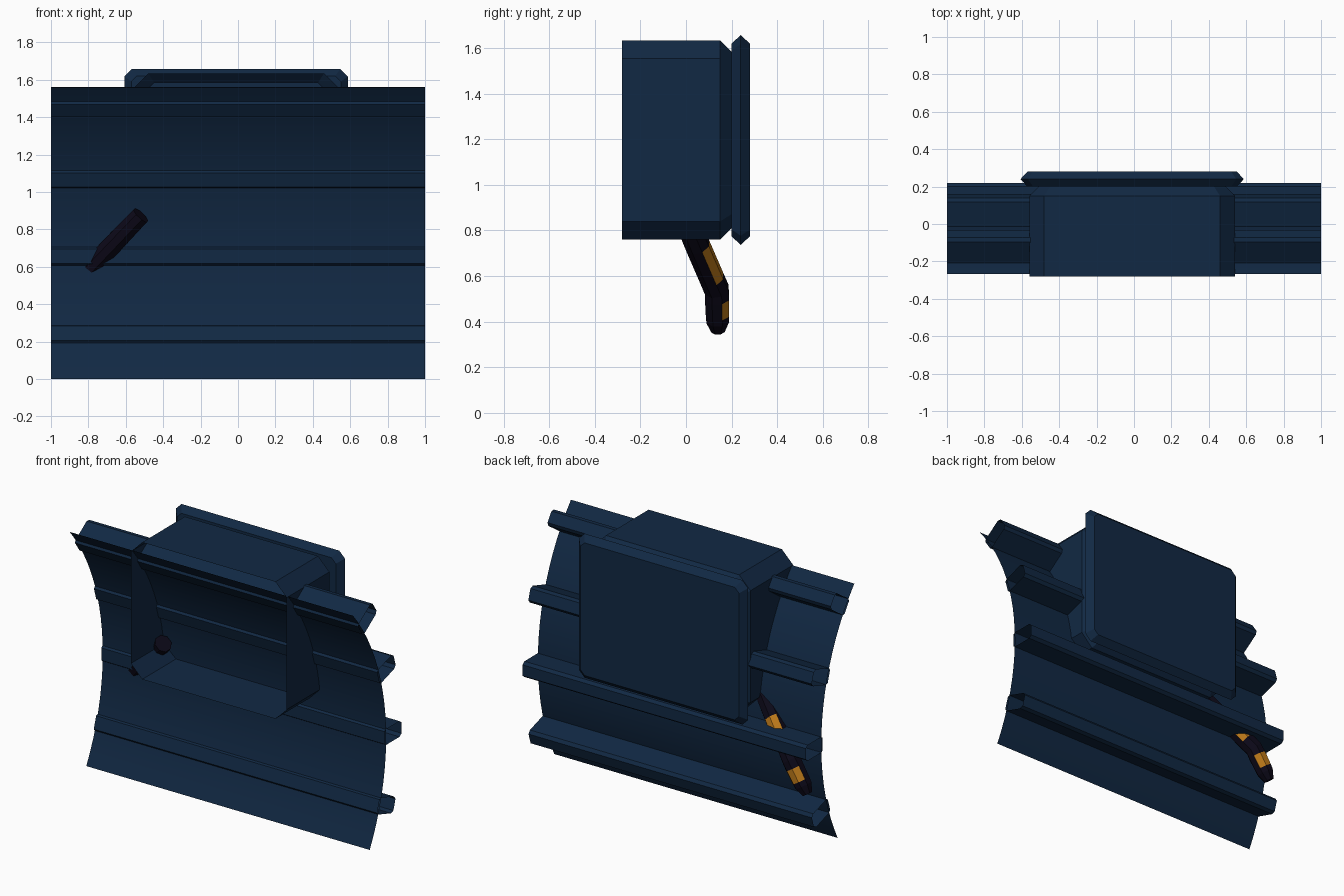
import bpy, bmesh, math
from mathutils import Vector

if "Cube" in bpy.data.objects:
    bpy.data.objects.remove(bpy.data.objects["Cube"])


def material(name, rgb):
    m = bpy.data.materials.new(name)
    m.diffuse_color = (*rgb, 1)
    m.use_nodes = True
    m.node_tree.nodes["Principled BSDF"].inputs["Base Color"].default_value = m.diffuse_color
    return m


NAVY = material("navy_metal", (0.0056, 0.0215, 0.057))
BLACK = material("purple_black", (0.0035, 0.0025, 0.009))
ORANGE = material("orange", (0.5, 0.19, 0.01))


def loft(name, rings, mats, closed=True, cap_start=False, cap_end=False):
    """Skin a list of equal-length point rings; each face remembers its band number."""
    bm = bmesh.new()
    band = bm.faces.layers.int.new("band")
    vs = [[bm.verts.new(p) for p in r] for r in rings]
    n = len(rings[0])
    for k in range(len(vs) - 1):
        for i in range(n if closed else n - 1):
            j = (i + 1) % n
            f = bm.faces.new((vs[k][i], vs[k][j], vs[k + 1][j], vs[k + 1][i]))
            f[band] = k
    for use, ring in ((cap_start, vs[0]), (cap_end, vs[-1])):
        if use:
            bm.faces.new(ring)[band] = -1
    bmesh.ops.recalc_face_normals(bm, faces=bm.faces)
    me = bpy.data.meshes.new(name)
    bm.to_mesh(me)
    bm.free()
    for m in mats:
        me.materials.append(m)
    ob = bpy.data.objects.new(name, me)
    bpy.context.collection.objects.link(ob)
    return ob


# Curved wall: an arc in the side plane, run along x
R, CY, CZ = 1.385, -1.32, 0.656


def polar(r, a, side=0.0):
    """Point (y, z) at radius r and angle a, shifted sideways along the tangent."""
    return (CY + r * math.cos(a) - side * math.sin(a),
            CZ + r * math.sin(a) + side * math.cos(a))


A0, A1, N = math.radians(-28.3), math.radians(40.6), 20
arc = [polar(R, A0 + (A1 - A0) * i / N) for i in range(N + 1)]
wall = loft("curved_wall", [[(x, y, z) for y, z in arc] for x in (-1, 1)], [NAVY], closed=False)
wall.data.shade_smooth()

# Ribs: open-ended chamfered beams standing out from the back of the wall
RIB = [(-0.015, -0.04), (0.0, -0.05), (0.135, -0.05), (0.155, -0.035),
       (0.155, 0.035), (0.135, 0.05), (0.0, 0.05), (-0.015, 0.04)]
for i, deg in enumerate((-17.5, 0, 17.3, 34.6)):
    pts = [polar(R + u, math.radians(deg), s) for u, s in RIB]
    loft(f"rib_{i + 1}", [[(x, y, z) for y, z in pts] for x in (-1, 1)], [NAVY])


# Box and back plate: rectangles with cut corners
def cut_rect(y, hx, hz, c, cx=-0.01, cz=1.197):
    p = [(hx, hz - c), (hx - c, hz), (c - hx, hz), (-hx, hz - c),
         (-hx, c - hz), (c - hx, -hz), (hx - c, -hz), (hx, c - hz)]
    return [(cx + a, y, cz + b) for a, b in p]


loft("box_frame", [cut_rect(-0.28, 0.55, 0.437, 0.08),
                   cut_rect(0.15, 0.55, 0.437, 0.08),
                   cut_rect(0.205, 0.495, 0.382, 0.06)], [NAVY], cap_end=True)
loft("back_plate", [cut_rect(0.2, 0.56, 0.423, 0.03),
                    cut_rect(0.24, 0.597, 0.46, 0.04),
                    cut_rect(0.28, 0.56, 0.423, 0.03)], [NAVY], cap_start=True, cap_end=True)

# Bent dark bar passing through the wall, with orange inlays on its back
A, B, C = Vector((-0.52, -0.01, 0.875)), Vector((-0.84, 0.135, 0.54)), Vector((-0.955, 0.14, 0.36))
path = [(A, 0.053), (A.lerp(B, 0.42), 0.056), (A.lerp(B, 0.85), 0.056), (B, 0.057),
        (B.lerp(C, 0.2), 0.057), (B.lerp(C, 0.6), 0.055), (B.lerp(C, 0.75), 0.053), (C, 0.032)]
rings = []
for k, (p, r) in enumerate(path):
    d = path[min(k + 1, len(path) - 1)][0] - path[max(k - 1, 0)][0]
    u = Vector((0, 1, 0)) - d * (d.y / d.length_squared)
    u.normalize()
    v = d.normalized().cross(u)
    rings.append([p + r * (u * math.cos(t) + v * math.sin(t))
                  for t in (math.pi / 4 * (i + 0.5) for i in range(8))])
bar = loft("bent_bar", rings, [BLACK, ORANGE], cap_start=True, cap_end=True)
bands = bar.data.attributes["band"].data
for f in bar.data.polygons:
    if bands[f.index].value in (1, 4) and f.normal.y > 0.55:
        f.material_index = 1
